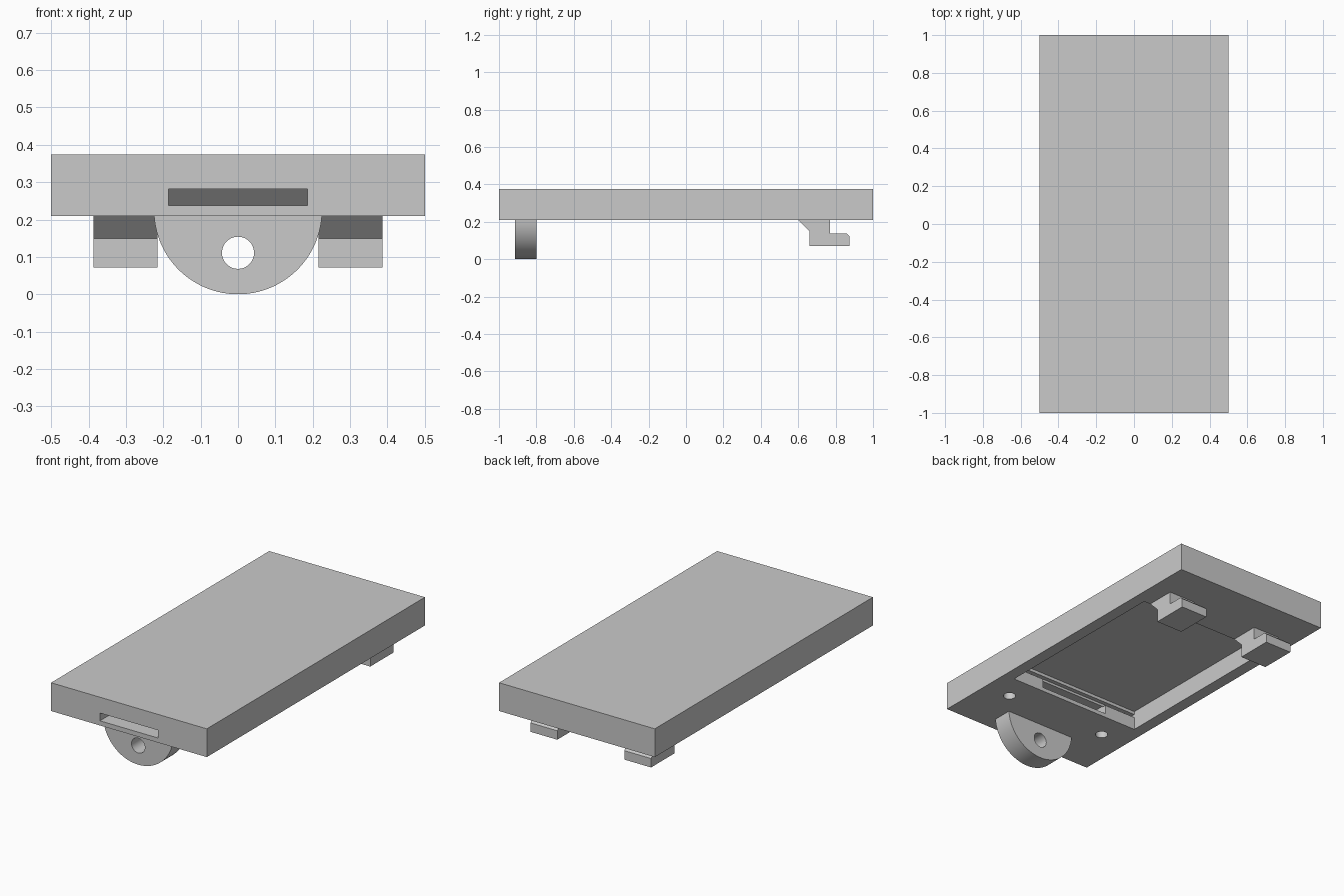
import bpy, bmesh, math
from mathutils import Vector

cube = bpy.data.objects.get("Cube")
if cube:
    bpy.data.objects.remove(cube, do_unlink=True)

grey = bpy.data.materials.new("light_grey")
grey.use_nodes = True
colour = (0.59, 0.59, 0.59, 1)
grey.diffuse_color = colour
for node in grey.node_tree.nodes:
    if node.type == 'BSDF_PRINCIPLED':
        node.inputs["Base Color"].default_value = colour

BOTTOM, TOP = 0.21, 0.374


def prism(name, profile, axis, start, end):
    """Extrude a 2D profile along an axis; the profile uses the other two axes in order."""
    def place(p, depth):
        co = list(p)
        co.insert("xyz".index(axis), depth)
        return co
    bm = bmesh.new()
    face = bm.faces.new([bm.verts.new(place(p, start)) for p in profile])
    grown = bmesh.ops.extrude_face_region(bm, geom=[face])["geom"]
    shift = Vector(place((0, 0), end - start))
    bmesh.ops.translate(bm, vec=shift, verts=[g for g in grown if isinstance(g, bmesh.types.BMVert)])
    bmesh.ops.recalc_face_normals(bm, faces=bm.faces)
    mesh = bpy.data.meshes.new(name)
    bm.to_mesh(mesh)
    bm.free()
    mesh.materials.append(grey)
    obj = bpy.data.objects.new(name, mesh)
    bpy.context.collection.objects.link(obj)
    return obj


def rect(a0, a1, b0, b1):
    return [(a0, b0), (a1, b0), (a1, b1), (a0, b1)]


def arc(ca, cb, r, start=0.0, end=math.tau, n=48):
    step = (end - start) / n
    return [(ca + r * math.cos(start + i * step), cb + r * math.sin(start + i * step))
            for i in range(n + (end - start < 6))]


def activate(obj):
    bpy.ops.object.select_all(action='DESELECT')
    obj.select_set(True)
    bpy.context.view_layer.objects.active = obj


def cut(obj, cutter):
    cutter.hide_render = True
    mod = obj.modifiers.new("cut", 'BOOLEAN')
    mod.operation, mod.solver, mod.object = 'DIFFERENCE', 'EXACT', cutter
    activate(obj)
    bpy.ops.object.modifier_apply(modifier=mod.name)
    bpy.data.objects.remove(cutter, do_unlink=True)


# Main plate
plate = prism("plate", rect(-0.5, 0.5, -1, 1), "z", BOTTOM, TOP)

# Underside pocket with a narrow groove in its front wall and a sloped back wall
pocket = [(-0.51, 0.19), (-0.51, 0.285), (-0.535, 0.285), (-0.535, 0.304),
          (-0.51, 0.304), (-0.51, 0.322), (0.488, 0.322), (0.62, 0.19)]
cut(plate, prism("pocket_cutter", pocket, "x", -0.43, 0.43))

# Wider recess in the pocket's front wall, then the slot out to the front face
cut(plate, prism("recess_cutter", rect(-0.223, 0.223, 0.233, 0.29), "y", -0.7, -0.45))
cut(plate, prism("slot_cutter", rect(-0.186, 0.186, 0.237, 0.282), "y", -1.1, -0.6))

# Blind screw holes in the underside
for side in (-1, 1):
    cut(plate, prism("hole_cutter", arc(side * 0.33, -0.67, 0.034, n=32), "z", 0.15, 0.32))

# Rounded tab with a through hole
tab = prism("front_tab", arc(0, 0.225, 0.225, math.pi + 0.067, math.tau - 0.067), "y", -0.915, -0.80)
cut(tab, prism("tab_hole_cutter", arc(0, 0.111, 0.043), "y", -1, -0.7))

# Two hooks at the back
hook = [(0.60, BOTTOM), (0.66, 0.149), (0.66, 0.071), (0.873, 0.071),
        (0.873, 0.123), (0.86, 0.136), (0.77, 0.136), (0.77, BOTTOM)]
prism("left_hook", hook, "x", 0.215, 0.387)
prism("right_hook", hook, "x", -0.387, -0.215)

# Smooth the round surfaces, keep edges sharp
for obj in (plate, tab):
    activate(obj)
    bpy.ops.object.shade_smooth_by_angle(angle=math.radians(30))
